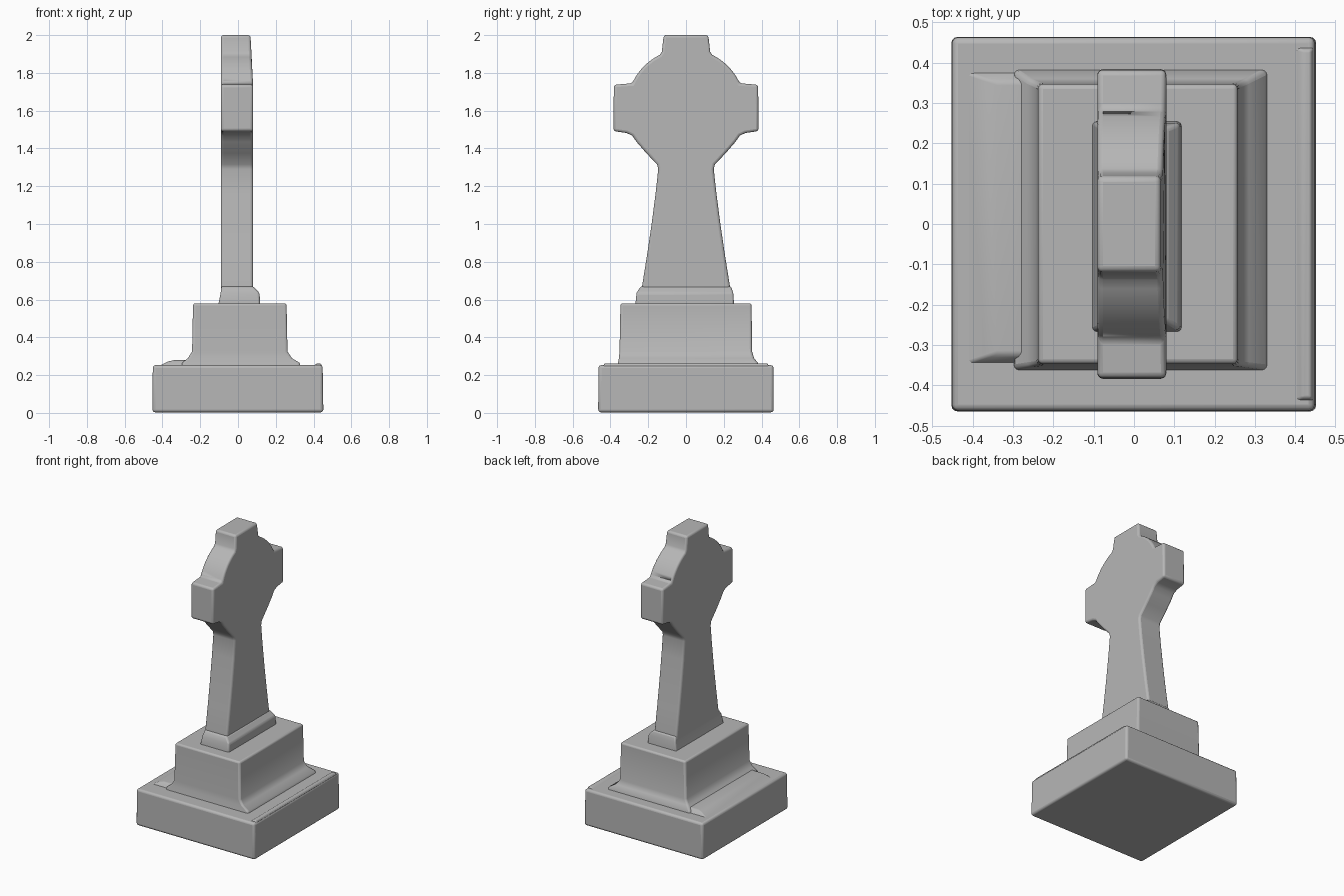
import bpy, bmesh, math

if "Cube" in bpy.data.objects:
    bpy.data.objects.remove(bpy.data.objects["Cube"])

# Mid-grey weathered stone
stone = bpy.data.materials.new("grey_stone")
stone.diffuse_color = (0.47, 0.47, 0.47, 1)
stone.use_nodes = True
stone.node_tree.nodes["Principled BSDF"].inputs["Base Color"].default_value = stone.diffuse_color


def finish(bm, name, bevel, angle=30):
    bmesh.ops.recalc_face_normals(bm, faces=bm.faces)
    me = bpy.data.meshes.new(name)
    bm.to_mesh(me)
    bm.free()
    me.materials.append(stone)
    ob = bpy.data.objects.new(name, me)
    bpy.context.collection.objects.link(ob)
    if bevel:
        m = ob.modifiers.new("worn_edges", 'BEVEL')
        m.width = bevel
        m.segments = 3
        m.limit_method = 'ANGLE'
        m.angle_limit = math.radians(angle)
    bpy.ops.object.select_all(action='DESELECT')
    ob.select_set(True)
    bpy.context.view_layer.objects.active = ob
    bpy.ops.object.shade_smooth_by_angle(angle=math.radians(40))
    return ob


def loft(name, levels, bevel, angle=30):
    """Stack of rectangles (x0, x1, y0, y1, z) joined into a solid."""
    bm = bmesh.new()
    rings = [[bm.verts.new((x, y, z)) for x, y in
              ((x0, y0), (x1, y0), (x1, y1), (x0, y1))]
             for x0, x1, y0, y1, z in levels]
    for a, b in zip(rings, rings[1:]):
        for i in range(4):
            j = (i + 1) % 4
            bm.faces.new((a[i], a[j], b[j], b[i]))
    bm.faces.new(rings[0][::-1])
    bm.faces.new(rings[-1])
    return finish(bm, name, bevel, angle)


# Square base slab
loft("base_slab", [(-0.453, 0.452, -0.465, 0.464, 0.003),
                   (-0.451, 0.448, -0.463, 0.463, 0.253)], 0.015)

# Plinth with a flared skirt where it meets the slab
loft("plinth", [(-0.30, 0.335, -0.365, 0.385, 0.24),
                (-0.295, 0.325, -0.36, 0.38, 0.266),
                (-0.265, 0.285, -0.355, 0.36, 0.29),
                (-0.243, 0.262, -0.352, 0.35, 0.325),
                (-0.238, 0.257, -0.347, 0.347, 0.58)], 0.012, 50)

# Low weathered ridges on the slab
loft("left_ridge", [(-0.425, -0.24, -0.35, 0.38, 0.245),
                    (-0.37, -0.26, -0.33, 0.36, 0.272),
                    (-0.34, -0.27, -0.32, 0.35, 0.279)], 0.006, 20)
loft("right_ridge", [(0.395, 0.446, -0.44, 0.44, 0.247),
                     (0.418, 0.438, -0.43, 0.43, 0.262)], 0.005)

# Stepped foot of the shaft
loft("shaft_foot", [(-0.105, 0.118, -0.268, 0.255, 0.57),
                    (-0.092, 0.114, -0.262, 0.25, 0.635),
                    (-0.088, 0.08, -0.24, 0.238, 0.67)], 0.01)

# Ringed cross: half profile (y, z) mirrored, with arcs for the ring
half = [(0.24, 0.575), (0.236, 0.65), (0.207, 0.83), (0.182, 1.0),
        (0.16, 1.17), (0.147, 1.29), (0.153, 1.315),
        (0.21, 1.375), (0.262, 1.435), (0.285, 1.468), (0.315, 1.482),
        (0.384, 1.492), (0.382, 1.737), (0.285, 1.745)]
cz, r = 1.615, 0.313
for i in range(9):
    a = math.radians(27 + i * 4.6)
    half.append((r * math.cos(a), cz + r * math.sin(a)))
half += [(0.128, 1.912), (0.118, 2.0)]
outline = half + [(-y, z) for y, z in reversed(half)]

bm = bmesh.new()
face = bm.faces.new([bm.verts.new((-0.091, y, z)) for y, z in outline])
ext = bmesh.ops.extrude_face_region(bm, geom=[face])
new = [g for g in ext["geom"] if isinstance(g, bmesh.types.BMVert)]
bmesh.ops.translate(bm, verts=new, vec=(0.171, 0, 0))
for v in bm.verts:
    # The right face leans in slightly above the arms
    if v.co.x > 0 and v.co.z > 1.74:
        v.co.x -= 0.014 * (v.co.z - 1.74) / 0.26
finish(bm, "ringed_cross", 0.014, 35)
